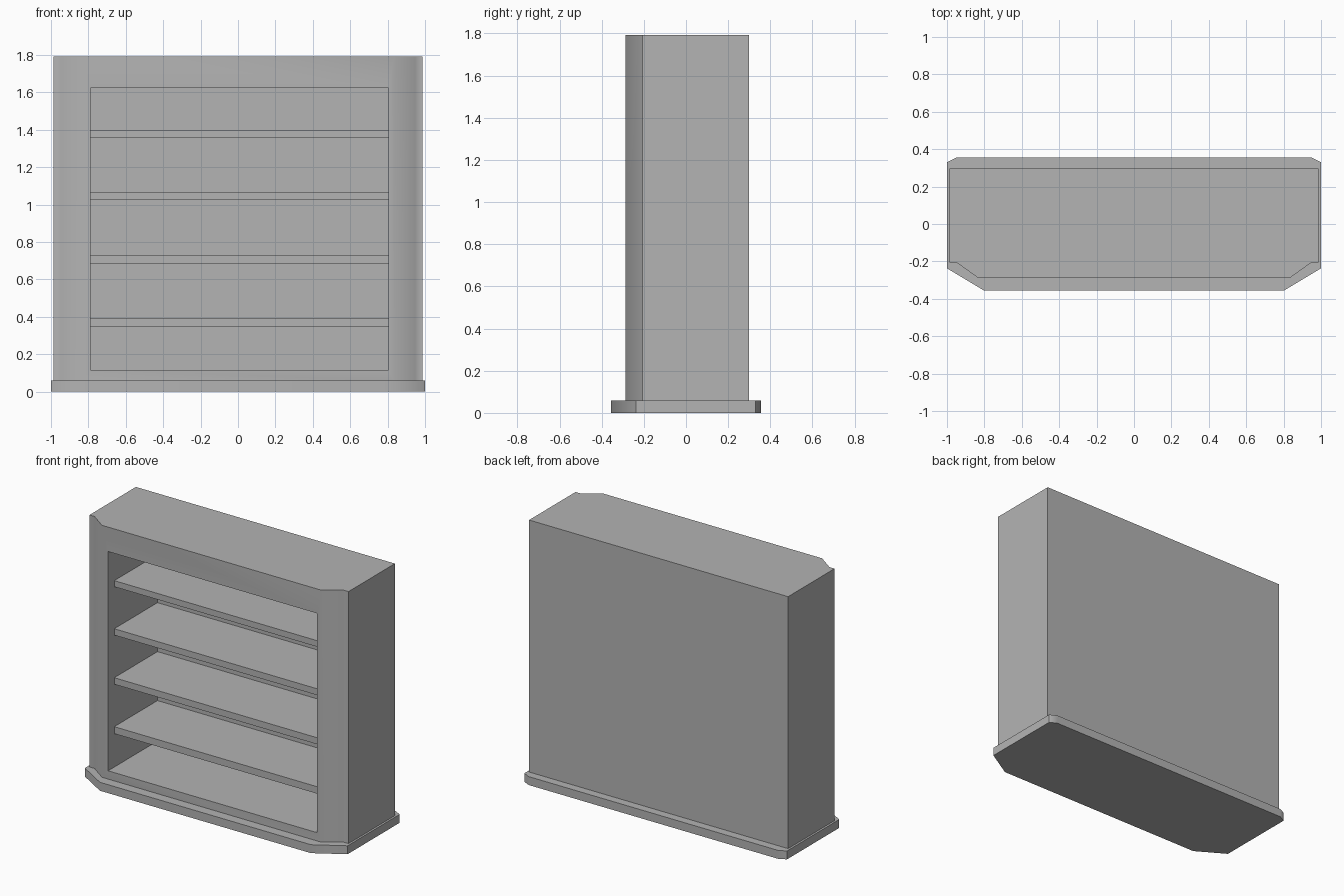
import bpy, bmesh, math

if "Cube" in bpy.data.objects:
    bpy.data.objects.remove(bpy.data.objects["Cube"])

# Painted mid grey shared by every part
grey = bpy.data.materials.new("mid_grey")
grey.diffuse_color = (0.454, 0.454, 0.454, 1)
grey.use_nodes = True
grey.node_tree.nodes["Principled BSDF"].inputs["Base Color"].default_value = grey.diffuse_color


def prism(name, outline, z0, z1):
    """Closed solid extruded upward from a plan outline."""
    bm = bmesh.new()
    face = bm.faces.new([bm.verts.new((x, y, z0)) for x, y in outline])
    top = bmesh.ops.extrude_face_region(bm, geom=[face])["geom"]
    bmesh.ops.translate(bm, vec=(0, 0, z1 - z0),
                        verts=[v for v in top if isinstance(v, bmesh.types.BMVert)])
    bmesh.ops.recalc_face_normals(bm, faces=bm.faces)
    mesh = bpy.data.meshes.new(name)
    bm.to_mesh(mesh)
    bm.free()
    mesh.materials.append(grey)
    obj = bpy.data.objects.new(name, mesh)
    bpy.context.collection.objects.link(obj)
    return obj


def box(name, x0, x1, y0, y1, z0, z1):
    return prism(name, [(x0, y0), (x1, y0), (x1, y1), (x0, y1)], z0, z1)


def mirrored(half):
    """Full outline from its right half, listed front to back."""
    return half + [(-x, y) for x, y in reversed(half)]


def select_only(obj):
    bpy.ops.object.select_all(action="DESELECT")
    bpy.context.view_layer.objects.active = obj
    obj.select_set(True)


def soften(obj):
    """Smooth the shallow corner angles while large faces stay flat."""
    select_only(obj)
    bpy.ops.object.shade_smooth_by_angle(angle=math.radians(40))
    weighted = obj.modifiers.new("flat_front", "WEIGHTED_NORMAL")
    weighted.keep_sharp = True


# Plinth with clipped corners
plinth = prism("plinth", mirrored([(0.803, -0.355), (1.0, -0.237),
                                   (1.0, 0.33), (0.95, 0.355)]), 0, 0.058)
soften(plinth)

# Cabinet case with stepped chamfers at the front corners
case = prism("case", mirrored([(0.835, -0.287), (0.947, -0.207),
                               (0.986, -0.207), (0.986, 0.298)]), 0.058, 1.792)

# Open compartment cut from the front
LEFT, RIGHT, BACK = -0.788, 0.804, 0.25
cutter = box("compartment_cutter", LEFT, RIGHT, -0.6, BACK, 0.115, 1.624)
cutter.hide_render = True
cutter.hide_set(True)
cut = case.modifiers.new("compartment", "BOOLEAN")
cut.operation = "DIFFERENCE"
cut.solver = "EXACT"
cut.object = cutter
select_only(case)
bpy.ops.object.modifier_apply(modifier=cut.name)
soften(case)

# Shelves, set back slightly from the front
for i, (z0, z1) in enumerate([(0.345, 0.393), (0.685, 0.73),
                              (1.023, 1.067), (1.356, 1.398)]):
    box(f"shelf_{i + 1}", LEFT, RIGHT, -0.22, BACK, z0, z1)
